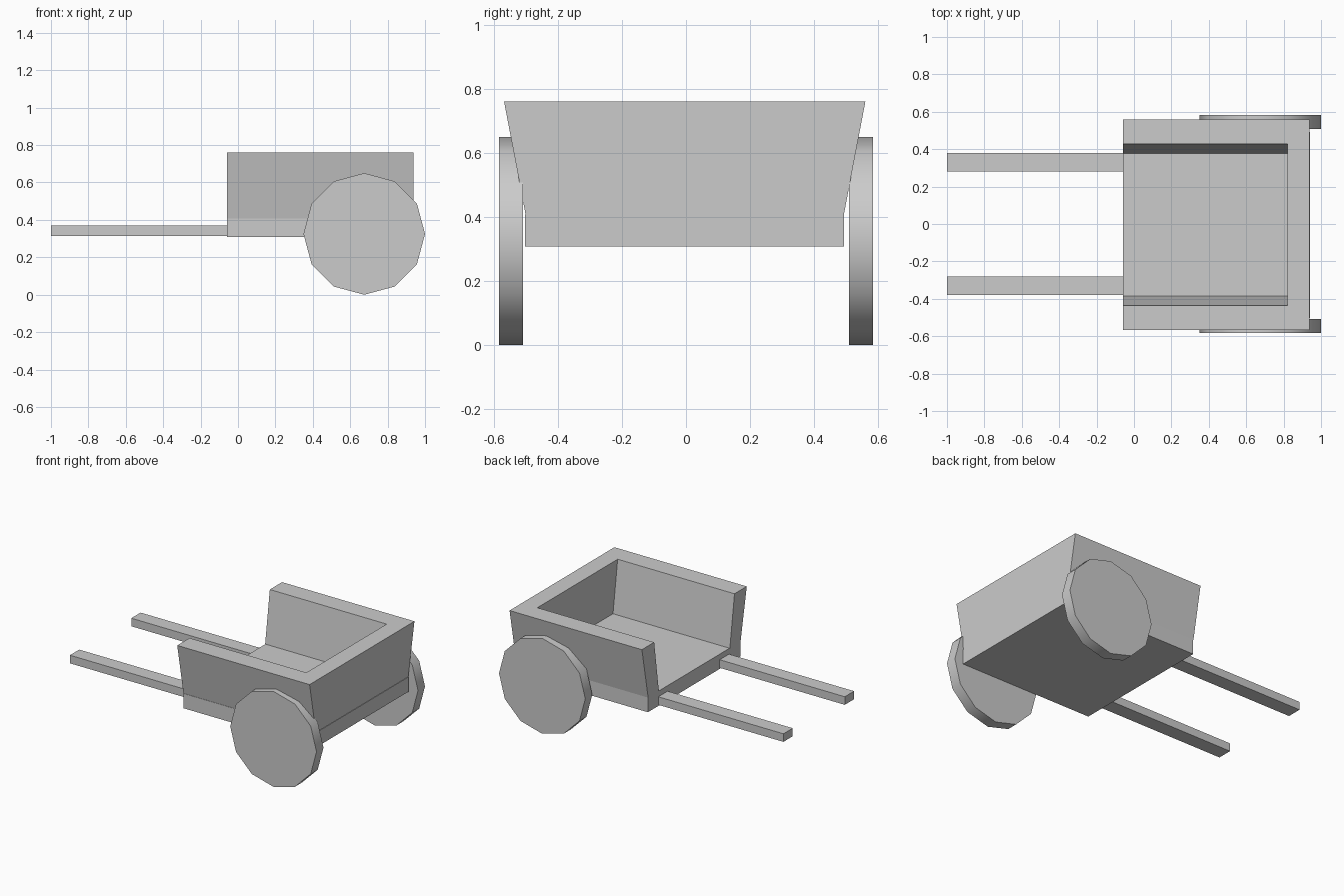
import bpy, bmesh
from math import radians, pi

if "Cube" in bpy.data.objects:
    bpy.data.objects.remove(bpy.data.objects["Cube"])

X0, X1 = -0.06, 0.94      # open end and closed end of the tub
MID = -0.004              # tub sits very slightly off centre in y


def finish(bm, name):
    bmesh.ops.recalc_face_normals(bm, faces=bm.faces[:])
    me = bpy.data.meshes.new(name)
    bm.to_mesh(me)
    bm.free()
    ob = bpy.data.objects.new(name, me)
    bpy.context.collection.objects.link(ob)
    return ob


def box(name, lo, hi):
    bm = bmesh.new()
    bmesh.ops.create_cube(bm, size=1)
    for v in bm.verts:
        v.co = [a + (c + 0.5) * (b - a) for a, b, c in zip(lo, hi, v.co)]
    return finish(bm, name)


def u_ring(bm, z, inner, outer):
    """U-shaped plan outline, open towards -x."""
    pts = [(X0, outer), (X1 - 0.003, outer), (X1 - 0.003, -outer), (X0, -outer),
           (X0, -inner), (0.82, -inner), (0.82, inner), (X0, inner)]
    return [bm.verts.new((x, y + MID, z)) for x, y in pts]


# Flared walls: one U-shaped piece, widening upwards
bm = bmesh.new()
low = u_ring(bm, 0.408, 0.382, 0.497)
top = u_ring(bm, 0.76, 0.432, 0.564)
for i in range(8):
    j = (i + 1) % 8
    bm.faces.new((low[i], low[j], top[j], top[i]))
bm.faces.new(top)
bm.faces.new(low[::-1])
finish(bm, "cart_walls")

# Floor slab
box("cart_floor", (X0 + 0.002, MID - 0.499, 0.308), (X1, MID + 0.497, 0.408))

# Handles and wheels, one per side
for side, label in ((-1, "front"), (1, "back")):
    y0, y1 = sorted((side * 0.28, side * 0.38))
    box(label + "_handle", (-1, y0, 0.315), (X0 + 0.01, y1, 0.37))

    bpy.ops.mesh.primitive_cylinder_add(
        vertices=12, radius=0.325, depth=0.075,
        location=(0.675, side * 0.546, 0.325), rotation=(pi / 2, 0, 0))
    wheel = bpy.context.object
    wheel.name = label + "_wheel"
    bpy.ops.object.shade_smooth_by_angle(angle=radians(35))
